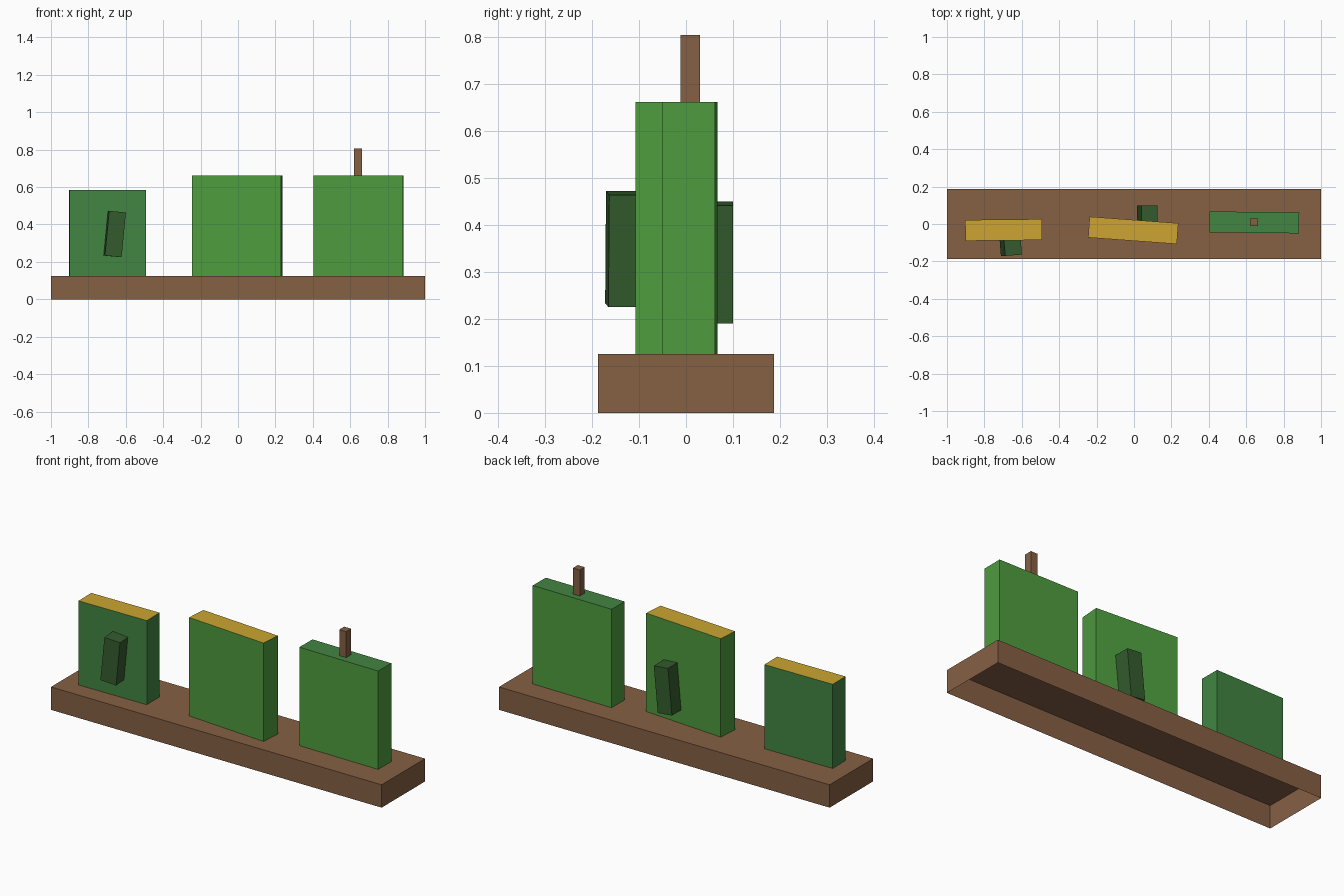
import bpy
import bmesh
from math import radians
from mathutils import Matrix, Euler

default_cube = bpy.data.objects.get("Cube")
if default_cube:
    bpy.data.objects.remove(default_cube, do_unlink=True)


def linear(v):
    v /= 255
    return v / 12.92 if v <= 0.04045 else ((v + 0.055) / 1.055) ** 2.4


def material(name, *rgb):
    colour = [linear(c) for c in rgb] + [1]
    mat = bpy.data.materials.new(name)
    mat.use_nodes = True
    mat.diffuse_color = colour
    shader = next(n for n in mat.node_tree.nodes if n.type == 'BSDF_PRINCIPLED')
    shader.inputs["Base Color"].default_value = colour
    return mat


brown = material("wood brown", 134, 96, 68)
bright = material("bright green", 78, 156, 62)
mid = material("mid green", 66, 133, 66)
dark = material("dark green", 52, 92, 46)
gold = material("gold", 204, 165, 50)


def box(name, size, centre, side, top=None, tilt=(0, 0, 0), open_bottom=True):
    """Box with its own top colour; the underside can be left open."""
    bm = bmesh.new()
    bmesh.ops.create_cube(bm, size=1)
    bm.normal_update()
    for face in bm.faces:
        face.material_index = int(top is not None and face.normal.z > 0.5)
    if open_bottom:
        under = [f for f in bm.faces if f.normal.z < -0.5]
        bmesh.ops.delete(bm, geom=under, context='FACES')
    bmesh.ops.transform(bm, matrix=Matrix.Diagonal((*size, 1)), verts=bm.verts)
    mesh = bpy.data.meshes.new(name)
    bm.to_mesh(mesh)
    bm.free()
    for mat in (side, top):
        if mat:
            mesh.materials.append(mat)
    obj = bpy.data.objects.new(name, mesh)
    obj.location = centre
    obj.rotation_euler = Euler([radians(a) for a in tilt])
    bpy.context.collection.objects.link(obj)
    return obj


# Hollow base tray
base_top = 0.125
box("base", (2, 0.375, base_top), (0, 0, base_top / 2), brown)


# Three upright blocks standing on the base
def block(name, width, height, x, y, side, top, yaw):
    box(name, (width, 0.112, height), (x, y, base_top + height / 2),
        side, top, (0, 0, yaw))


block("right_block", 0.41, 0.46, -0.697, -0.032, mid, gold, 0.6)
block("middle_block", 0.476, 0.538, -0.004, -0.034, bright, gold, -4.2)
block("left_block", 0.48, 0.538, 0.643, 0.0085, bright, mid, -0.6)

# Stem on the left block
box("stem", (0.042, 0.042, 0.142), (0.642, 0.009, 0.734), brown)

# Leaning side pieces
box("front_side_piece", (0.09, 0.09, 0.24), (-0.659, -0.123, 0.349),
    dark, tilt=(0, 5.5, 4.5), open_bottom=False)
box("back_side_piece", (0.086, 0.09, 0.253), (0.07, 0.055, 0.32),
    dark, tilt=(0, 5.5, 0), open_bottom=False)
